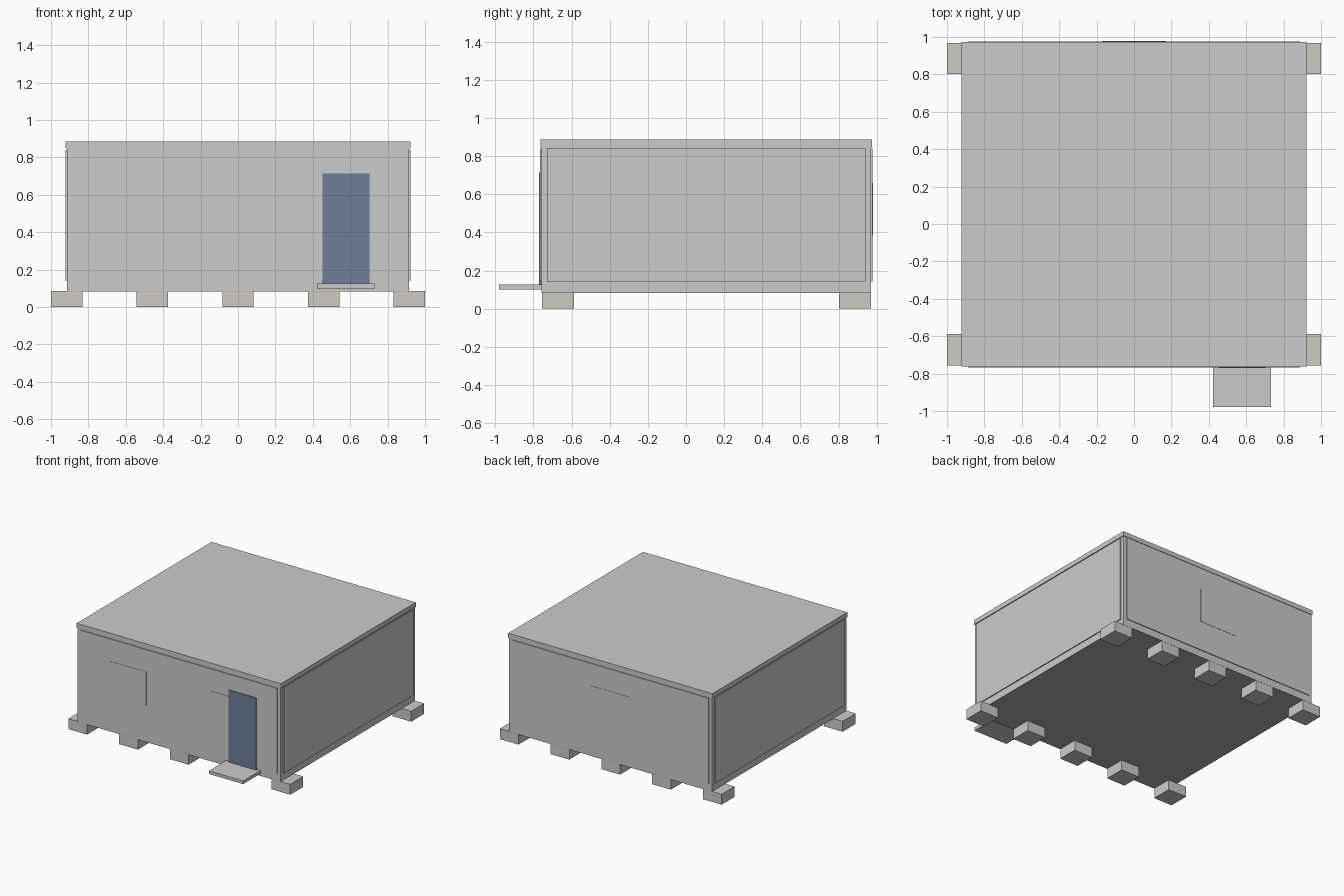
import bpy

if "Cube" in bpy.data.objects:
    bpy.data.objects.remove(bpy.data.objects["Cube"])


def material(name, rgb):
    m = bpy.data.materials.new(name)
    m.diffuse_color = (*rgb, 1)
    m.use_nodes = True
    m.node_tree.nodes["Principled BSDF"].inputs["Base Color"].default_value = m.diffuse_color
    return m


def box(name, x, y, z, mat=None):
    """Axis-aligned box from (min, max) ranges."""
    bpy.ops.mesh.primitive_cube_add(size=1)
    o = bpy.context.object
    o.name = name
    o.location = [(a + b) / 2 for a, b in (x, y, z)]
    o.scale = [b - a for a, b in (x, y, z)]
    bpy.ops.object.transform_apply(location=True, rotation=False, scale=True)
    if mat:
        o.data.materials.append(mat)
    return o


door_blue = material("door_blue", (0.16, 0.2, 0.33))
concrete = material("concrete", (0.62, 0.6, 0.55))
timber = material("floor_timber", (0.45, 0.42, 0.34))

F, B = -0.758, 0.970      # front and back faces of the frame
W = 0.915                 # half width of the frame

# Cabin frame, underfloor and roof
box("cabin_frame", (-W, W), (F, B), (0.086, 0.85))
box("floor_underside", (-W, W), (F, B), (0.083, 0.086), timber)
box("roof", (-0.921, 0.921), (F - 0.004, B + 0.004), (0.848, 0.886))

# Wall panels standing slightly proud of the frame
pz = (0.142, 0.84)
box("front_panel", (-0.887, 0.887), (F - 0.008, F + 0.01), pz)
box("back_panel", (-0.887, 0.887), (B - 0.01, B + 0.007), pz)
for side, s in (("left", -1), ("right", 1)):
    box(side + "_panel", tuple(sorted((s * 0.90, s * 0.923))),
        (F + 0.03, B - 0.03), pz)

# Thin windows
wz = (0.385, 0.66)
for name, cx in (("front_window_left", -0.46), ("front_window_right", 0.46)):
    box(name, (cx - 0.17, cx + 0.17), (F - 0.010, F), wz)
box("back_window", (-0.17, 0.17), (B, B + 0.009), wz)

# Door and entrance step
box("door", (0.453, 0.704), (F - 0.013, F), (0.126, 0.714), door_blue)
box("entrance_step", (0.423, 0.732), (-0.979, F), (0.1, 0.126))

# Foundation blocks in two rows
for row, y in (("front", (-0.756, -0.588)), ("back", (0.802, 0.969))):
    for i in range(5):
        cx = -0.916 + i * 0.458
        box(f"{row}_foundation_block_{i + 1}", (cx - 0.084, cx + 0.084),
            y, (0, 0.085), concrete)
